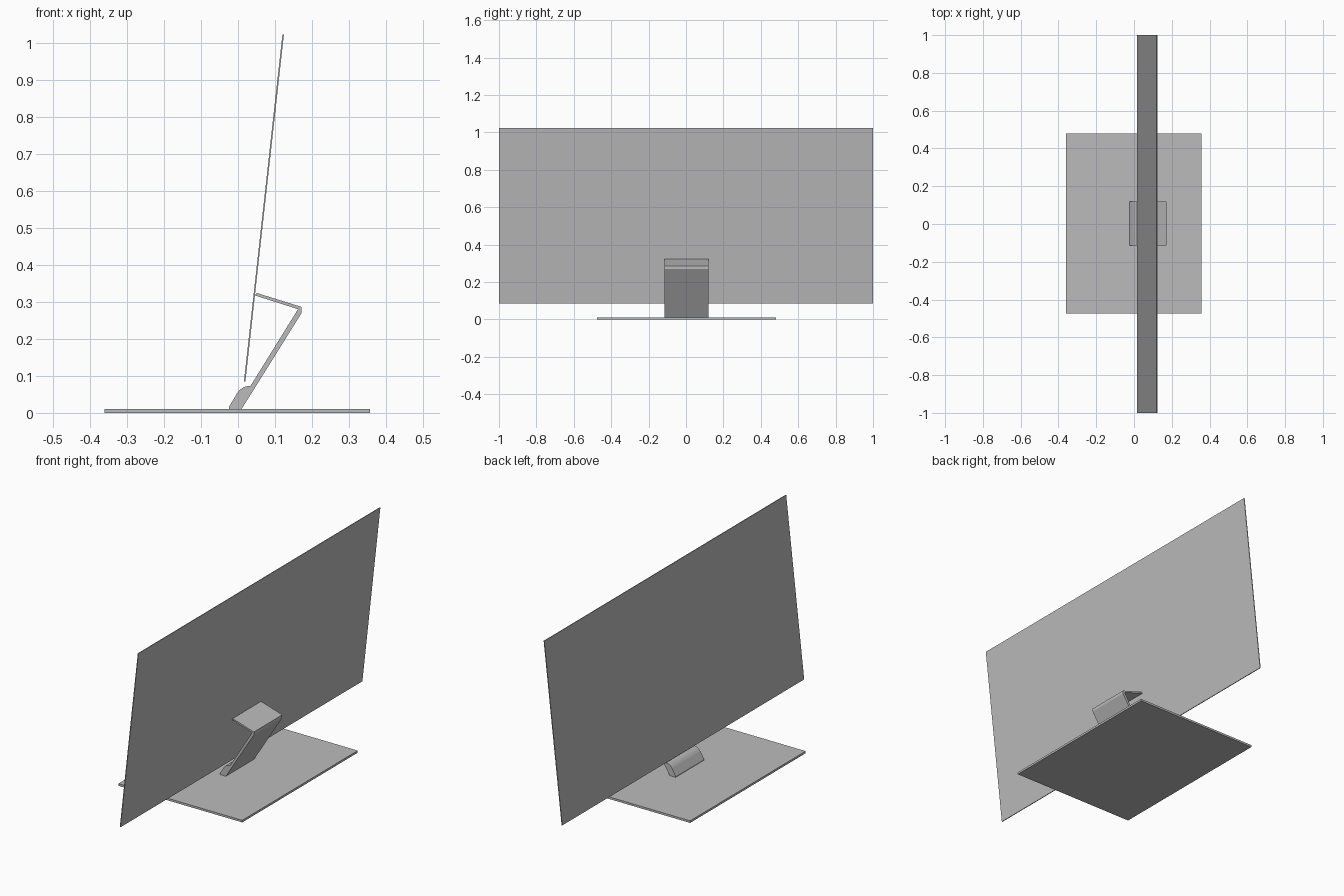
import bpy
import bmesh

cube = bpy.data.objects.get("Cube")
if cube:
    bpy.data.objects.remove(cube, do_unlink=True)

# One plain grey for every part
grey = bpy.data.materials.new("plain grey")
grey.use_nodes = True
colour = (0.5, 0.5, 0.5, 1)
grey.diffuse_color = colour
grey.node_tree.nodes["Principled BSDF"].inputs["Base Color"].default_value = colour


def extrude_profile(name, profile, y0, y1):
    """Sweep an (x, z) outline along y into a closed solid."""
    bm = bmesh.new()
    face = bm.faces.new([bm.verts.new((x, y0, z)) for x, z in profile])
    swept = bmesh.ops.extrude_face_region(bm, geom=[face])["geom"]
    verts = [v for v in swept if isinstance(v, bmesh.types.BMVert)]
    bmesh.ops.translate(bm, verts=verts, vec=(0, y1 - y0, 0))
    bmesh.ops.recalc_face_normals(bm, faces=bm.faces)
    mesh = bpy.data.meshes.new(name)
    bm.to_mesh(mesh)
    bm.free()
    mesh.materials.append(grey)
    obj = bpy.data.objects.new(name, mesh)
    bpy.context.collection.objects.link(obj)
    return obj


# Flat foot plate
extrude_profile("base_plate", [(-0.36, 0), (0.357, 0), (0.357, 0.011), (-0.36, 0.011)],
                -0.475, 0.48)

# Thin panel leaning back
extrude_profile("screen_panel", [(0.016, 0.085), (0.020, 0.085), (0.124, 1.022), (0.120, 1.022)],
                -1, 1)

# Folded stand: sloping leg and short arm that reaches the panel
extrude_profile("stand_arm",
                [(0.010, 0.011), (0.172, 0.270), (0.172, 0.286), (0.050, 0.324),
                 (0.046, 0.317), (0.162, 0.280), (0.037, 0.078), (-0.004, 0.011)],
                -0.115, 0.12)

# Rounded wedge cover at the foot of the leg
extrude_profile("hinge_cover",
                [(-0.024, 0.011), (0.010, 0.011), (0.045, 0.067), (0.038, 0.072),
                 (0.028, 0.073), (0.016, 0.070), (0.006, 0.063), (-0.002, 0.054),
                 (-0.024, 0.017)],
                -0.115, 0.12)
